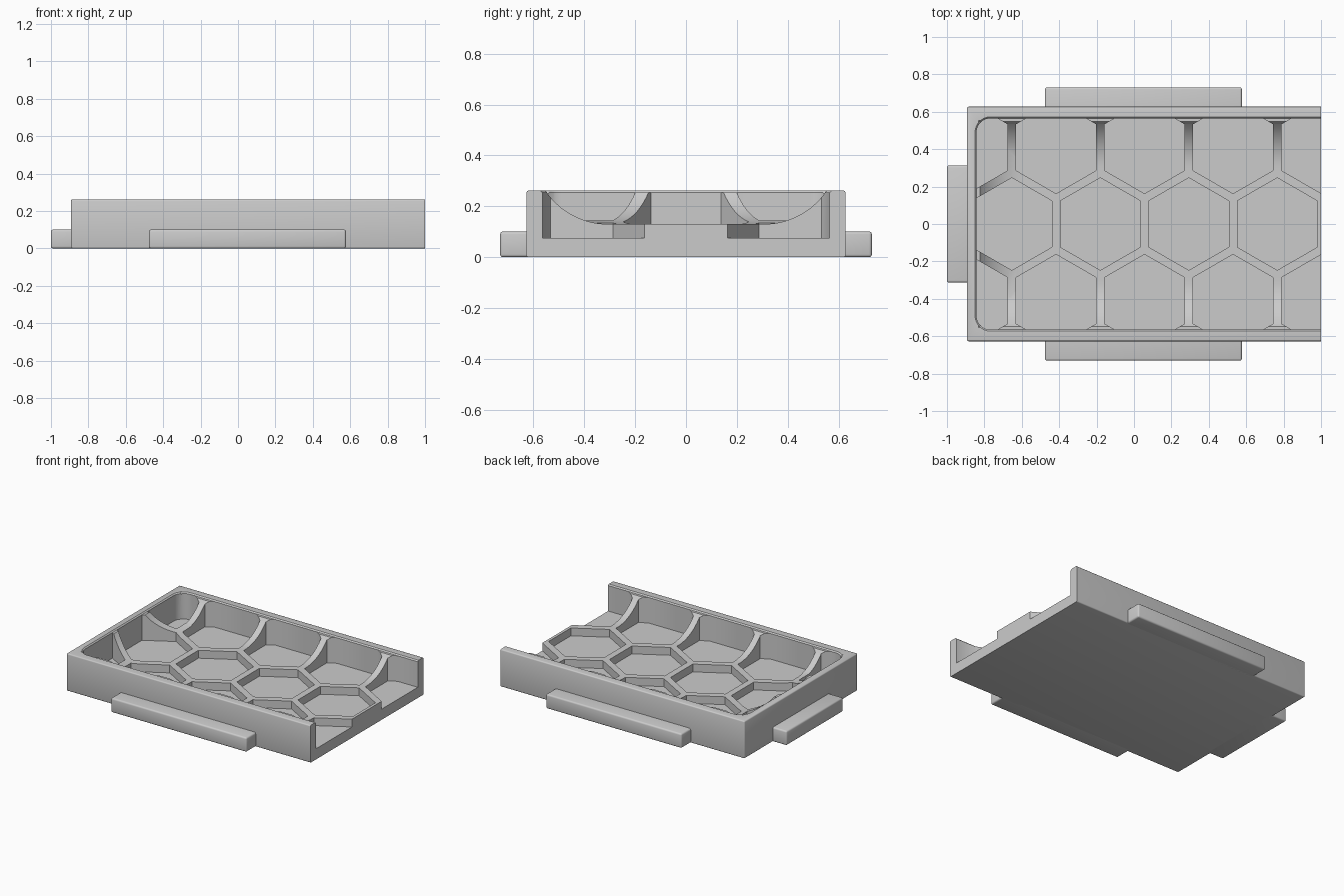
import bpy, bmesh, math
from mathutils import Vector

if "Cube" in bpy.data.objects:
    bpy.data.objects.remove(bpy.data.objects["Cube"])

grey = bpy.data.materials.new("light_grey")
grey.diffuse_color = (0.6, 0.6, 0.6, 1)
grey.use_nodes = True
grey.node_tree.nodes["Principled BSDF"].inputs["Base Color"].default_value = grey.diffuse_color

TOP, FLOOR, RIB = 0.262, 0.075, 0.13        # heights
LEFT, RIGHT, HALF = -0.893, 1.0, 0.627      # tray outline
CAV_X, CAV_Y, CAV_R = -0.842, 0.565, 0.075  # cavity outline
PITCH, HEX_R = 0.473, 0.247                 # honeycomb


def new_object(name, bm):
    bmesh.ops.recalc_face_normals(bm, faces=bm.faces)
    mesh = bpy.data.meshes.new(name)
    bm.to_mesh(mesh)
    bm.free()
    ob = bpy.data.objects.new(name, mesh)
    bpy.context.collection.objects.link(ob)
    ob.data.materials.append(grey)
    return ob


def add_loft(bm, bottom, top):
    """Solid between two matching outlines."""
    a = [bm.verts.new(p) for p in bottom]
    b = [bm.verts.new(p) for p in top]
    n = len(a)
    bm.faces.new(a[::-1])
    bm.faces.new(b)
    for i in range(n):
        bm.faces.new((a[i], a[(i + 1) % n], b[(i + 1) % n], b[i]))


def add_prism(bm, outline, z0, z1):
    add_loft(bm, [(x, y, z0) for x, y in outline], [(x, y, z1) for x, y in outline])


def bevelled_block(name, x0, x1, y0, y1, z1, width, keep):
    """Block on the ground; edges whose midpoint passes keep() stay sharp."""
    bm = bmesh.new()
    add_prism(bm, [(x0, y0), (x1, y0), (x1, y1), (x0, y1)], 0, z1)
    edges = [e for e in bm.edges if not keep((e.verts[0].co + e.verts[1].co) / 2)]
    bmesh.ops.bevel(bm, geom=edges, offset=width, segments=3, profile=0.5, affect='EDGES')
    return new_object(name, bm)


def boolean(ob, cutter, operation):
    mod = ob.modifiers.new("cut", 'BOOLEAN')
    mod.operation, mod.object, mod.solver = operation, cutter, 'EXACT'
    graph = bpy.context.evaluated_depsgraph_get()
    mesh = bpy.data.meshes.new_from_object(ob.evaluated_get(graph))
    ob.modifiers.clear()
    ob.data = mesh
    bpy.data.objects.remove(cutter)


def cavity(grow=0.0):
    """Counter-clockwise cavity outline, rounded at the closed end."""
    x, y, r = CAV_X - grow, CAV_Y + grow, CAV_R + grow
    pts = [(1.1, -y), (1.1, y)]
    for sy, start in ((1, 90), (-1, 180)):
        for i in range(9):
            t = math.radians(start + i * 90 / 8)
            pts.append((x + r + r * math.cos(t), sy * (y - r) + r * math.sin(t)))
    return pts


def clip(poly, window):
    """Clip a polygon to a convex counter-clockwise window."""
    for i, a in enumerate(window):
        a, b = Vector(a), Vector(window[(i + 1) % len(window)])
        side = lambda p: (b - a).cross(p - a)
        out = []
        for j, q in enumerate(poly):
            p = poly[j - 1]
            sp, sq = side(p), side(q)
            if (sp > 0) != (sq > 0):
                out.append(p.lerp(q, sp / (sp - sq)))
            if sq > 0:
                out.append(q)
        poly = out
        if not poly:
            break
    clean = []
    for p in poly:
        if not clean or (p - clean[-1]).length > 1e-4:
            clean.append(p)
    return clean


# Tray block, square at the open end
tray = bevelled_block("tray", LEFT, RIGHT, -HALF, HALF, TOP, 0.008,
                      lambda m: m.x > RIGHT - 0.001)

# Bowl cutter: ribs are low in the middle and sweep up to the walls
R, RUN = 0.3, 0.25
arc = [(RUN * i / 12, RIB + R - math.sqrt(R * R - (RUN * i / 12) ** 2)) for i in range(13)]
edge = 0.555 - RUN
half = [(edge + d, z) for d, z in arc] + [(0.555, 0.4)]
profile = half + [(-y, z) for y, z in half[::-1]]
bm = bmesh.new()
add_loft(bm, [(-1.2, y, z) for y, z in profile], [(1.1, y, z) for y, z in profile])
bowl = new_object("bowl_cutter", bm)
foot = -0.832 + RUN
profile = [(foot - d, z) for d, z in arc] + [(-0.832, 0.4), (1.05, 0.4), (1.05, RIB)]
bm = bmesh.new()
add_loft(bm, [(x, -0.9, z) for x, z in profile], [(x, 0.9, z) for x, z in profile])
boolean(bowl, new_object("end_cutter", bm), 'INTERSECT')
boolean(tray, bowl, 'DIFFERENCE')

# Honeycomb pockets clipped to the cavity
bm = bmesh.new()
for row in (-1, 0, 1):
    for col in range(-3, 5):
        cx = -0.18 + PITCH * (col + 0.5 * abs(row))
        cy = row * PITCH * math.sqrt(3) / 2
        hexagon = [Vector((cx + HEX_R * math.cos(math.radians(30 + 60 * k)),
                           cy + HEX_R * math.sin(math.radians(30 + 60 * k)))) for k in range(6)]
        cell = clip(hexagon, cavity())
        if len(cell) > 2:
            add_prism(bm, cell, FLOOR, 0.4)
boolean(tray, new_object("pocket_cutter", bm), 'DIFFERENCE')

# Small chamfer around the cavity rim
bm = bmesh.new()
low, high = cavity(), cavity(0.016)
add_loft(bm, [(x, y, TOP - 0.008) for x, y in low], [(x, y, TOP + 0.008) for x, y in high])
boolean(tray, new_object("rim_cutter", bm), 'DIFFERENCE')

# Mounting tabs along the two long sides and the closed end
tabs = [
    bevelled_block("front_tab", -0.476, 0.577, -0.731, -HALF + 0.02, 0.101, 0.011,
                   lambda m: m.y > -HALF + 0.001),
    bevelled_block("back_tab", -0.476, 0.577, HALF - 0.02, 0.731, 0.101, 0.011,
                   lambda m: m.y < HALF - 0.001),
    bevelled_block("end_tab", -1.0, LEFT + 0.02, -0.313, 0.313, 0.101, 0.011,
                   lambda m: m.x > LEFT - 0.001),
]

# Smooth fillets, keep hard edges
for ob in [tray] + tabs:
    ob.select_set(True)
bpy.context.view_layer.objects.active = tray
bpy.ops.object.shade_smooth_by_angle(angle=math.radians(32))
